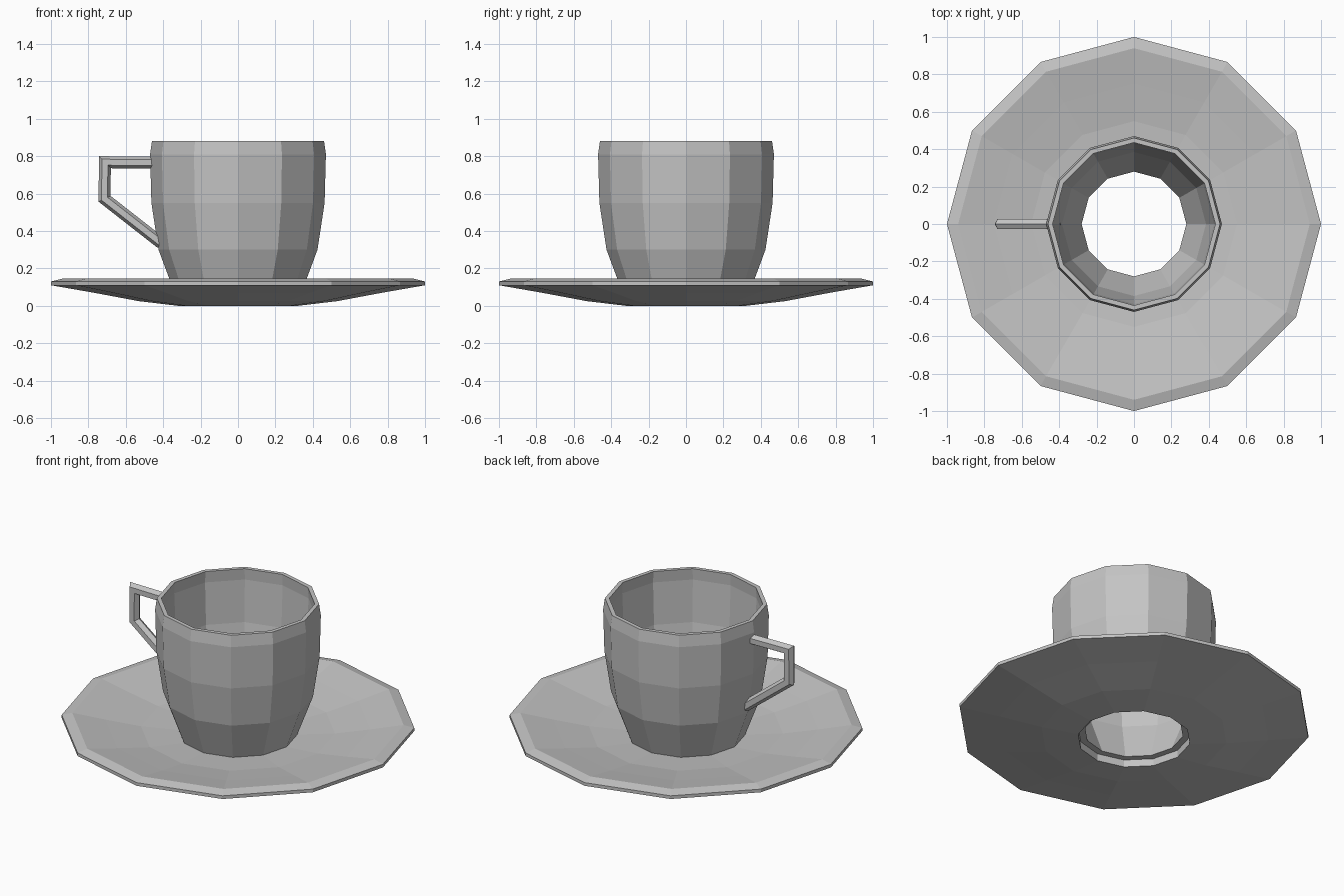
import bpy
import bmesh
from math import cos, sin, pi
from mathutils import Vector

cube = bpy.data.objects.get("Cube")
if cube:
    bpy.data.objects.remove(cube, do_unlink=True)

# One plain glaze for everything
glaze = bpy.data.materials.new("grey_ceramic")
glaze.use_nodes = True
colour = (0.55, 0.55, 0.55, 1)
glaze.diffuse_color = colour
glaze.node_tree.nodes["Principled BSDF"].inputs["Base Color"].default_value = colour


def finish(name, bm):
    """Turn a bmesh into a flat shaded object."""
    bmesh.ops.recalc_face_normals(bm, faces=bm.faces[:])
    mesh = bpy.data.meshes.new(name)
    bm.to_mesh(mesh)
    bm.free()
    mesh.materials.append(glaze)
    obj = bpy.data.objects.new(name, mesh)
    bpy.context.scene.collection.objects.link(obj)
    return obj


def bridge(bm, a, b):
    """Join two closed rings of equal length with quads."""
    n = len(a)
    for i in range(n):
        j = (i + 1) % n
        bm.faces.new((a[i], a[j], b[j], b[i]))


def lathe(name, profile, sides=12):
    """Revolve a closed (radius, height) profile about z."""
    bm = bmesh.new()
    rings = []
    for r, z in profile:
        angles = [2 * pi * i / sides for i in range(sides)]
        rings.append([bm.verts.new((r * cos(a), r * sin(a), z)) for a in angles])
    for k, ring in enumerate(rings):
        bridge(bm, ring, rings[(k + 1) % len(rings)])
    return finish(name, bm)


def sweep(name, path, radius, sides=6):
    """Sweep a polygon along an x-z path with mitred corners."""
    bm = bmesh.new()
    pts = [Vector((x, 0, z)) for x, z in path]
    side = Vector((0, 1, 0))
    rings = []
    for i, p in enumerate(pts):
        before = (p - pts[i - 1]).normalized() if i else None
        after = (pts[i + 1] - p).normalized() if i < len(pts) - 1 else None
        before, after = before or after, after or before
        tangent = (before + after).normalized()
        normal = tangent.cross(side) / tangent.dot(after)
        rings.append([bm.verts.new(p + radius * (normal * cos(a) + side * sin(a)))
                      for a in (2 * pi * k / sides for k in range(sides))])
    for a, b in zip(rings, rings[1:]):
        bridge(bm, a, b)
    bm.faces.new(rings[0])
    bm.faces.new(rings[-1])
    return finish(name, bm)


# Saucer: dished plate with an open centre
lathe("saucer", [
    (0.32, 0), (0.53, 0.025), (0.77, 0.07), (1, 0.11),
    (1, 0.13), (0.94, 0.145), (0.75, 0.11), (0.55, 0.077), (0.32, 0.06),
])

# Cup: open, thin walled, wall continues down into the saucer
lathe("cup", [
    (0.33, 0.045), (0.425, 0.3), (0.463, 0.55), (0.47, 0.81), (0.46, 0.88),
    (0.435, 0.88), (0.44, 0.81), (0.428, 0.55), (0.385, 0.3), (0.28, 0.045),
])

# Handle: angular six-sided bar on the right
sweep("handle", [(-0.445, 0.765), (-0.712, 0.768), (-0.713, 0.572), (-0.41, 0.335)], 0.032)
